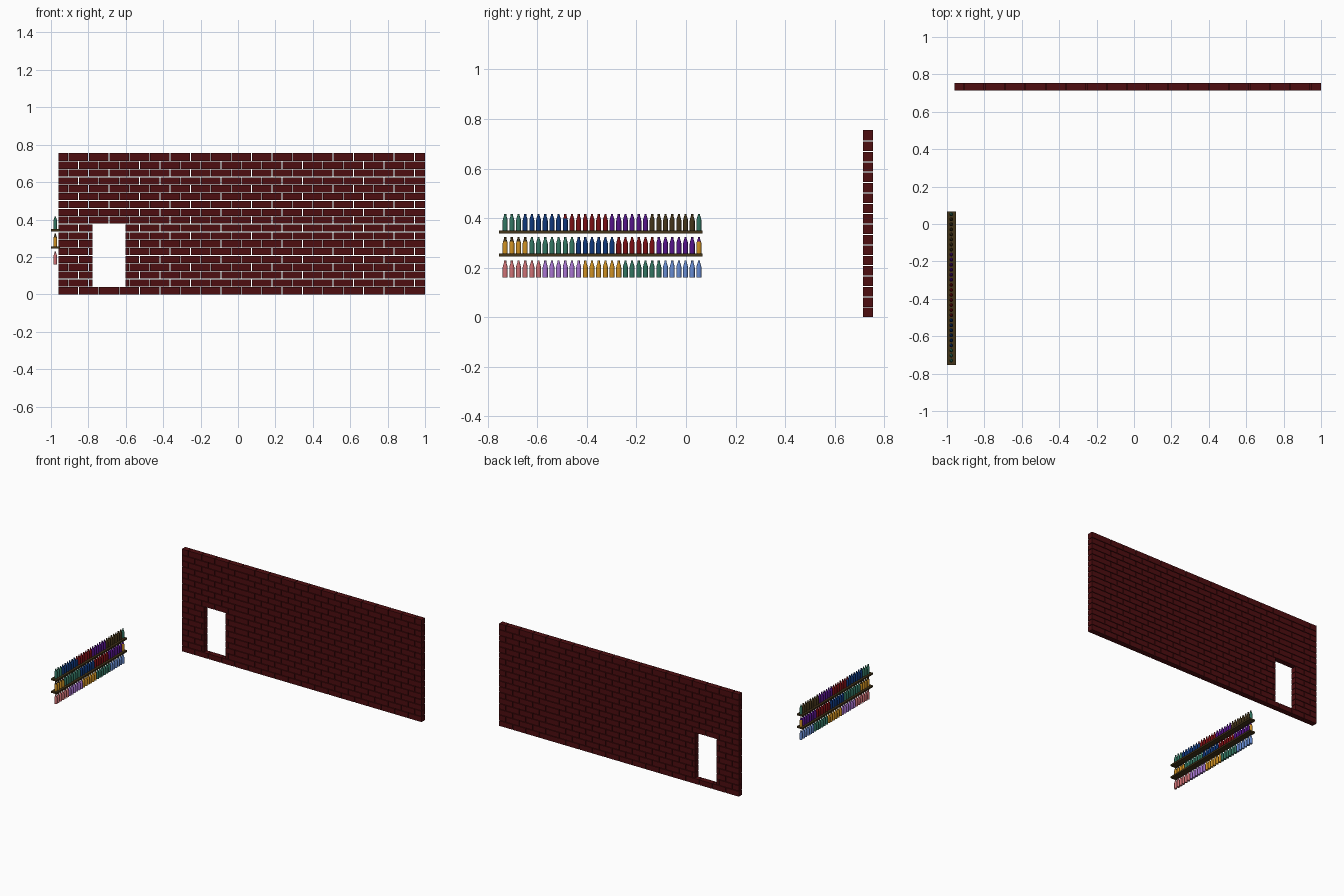
import bpy, bmesh, math
from mathutils import Matrix, Vector

if "Cube" in bpy.data.objects:
    bpy.data.objects.remove(bpy.data.objects["Cube"])


def material(name, rgb):
    m = bpy.data.materials.new(name)
    m.diffuse_color = (*rgb, 1)
    m.use_nodes = True
    m.node_tree.nodes["Principled BSDF"].inputs["Base Color"].default_value = m.diffuse_color
    return m


MATS = {n: material(n, c) for n, c in {
    "brick red": (0.075, 0.004, 0.005),
    "dark brown": (0.055, 0.033, 0.009),
    "pink": (0.60, 0.16, 0.17),
    "lilac": (0.38, 0.17, 0.62),
    "amber": (0.60, 0.27, 0.015),
    "teal": (0.03, 0.17, 0.115),
    "light blue": (0.13, 0.25, 0.62),
    "dark blue": (0.004, 0.036, 0.19),
    "dark red": (0.19, 0.004, 0.006),
    "purple": (0.085, 0.006, 0.24)}.items()}
NAMES = list(MATS)


def add_box(bm, lo, hi):
    lo, hi = Vector(lo), Vector(hi)
    bmesh.ops.create_cube(bm, size=1, matrix=Matrix.Translation((lo + hi) / 2)
                          @ Matrix.Diagonal((*(hi - lo), 1)))


def finish(bm, name, mats):
    bmesh.ops.recalc_face_normals(bm, faces=bm.faces[:])
    me = bpy.data.meshes.new(name)
    bm.to_mesh(me)
    bm.free()
    for m in mats:
        me.materials.append(MATS[m])
    ob = bpy.data.objects.new(name, me)
    bpy.context.collection.objects.link(ob)
    return ob


# Brick wall: separate bricks in running bond, clipped around the doorway
X0, X1, Y0, Y1, H = -0.96, 1.0, 0.715, 0.755, 0.755
ROWS, COLS, GAP = 18, 18, 0.004
DOOR = (-0.777, -0.602)
rh, bl = H / ROWS, (X1 - X0) / COLS
bm = bmesh.new()
for r in range(ROWS):
    shift = bl / 2 if r % 2 else 0
    z0 = r * rh
    z1 = z0 + rh - (GAP if r < ROWS - 1 else 0)
    for c in range(-1, COLS + 1):
        a = max(X0, X0 + shift + c * bl)
        b = min(X1, X0 + shift + (c + 1) * bl - GAP)
        if b >= X1 - GAP * 1.5:
            b = X1
        spans = [(a, b)]
        if 1 <= r <= 8:
            spans = [(a, min(b, DOOR[0])), (max(a, DOOR[1]), b)]
        for s, e in spans:
            if e - s > 0.003:
                add_box(bm, (s, Y0, z0), (e, Y1, z1))
finish(bm, "brick_wall", ["brick red"])

# Two shelf boards
for name, z in (("lower_shelf", 0.244), ("upper_shelf", 0.337)):
    bm = bmesh.new()
    add_box(bm, (-1.0, -0.755, z), (-0.953, 0.067, z + 0.012))
    finish(bm, name, ["dark brown"])

# Bottles: lathed profile (radius, height), 30 to a row
PROFILE = [(0.0102, 0), (0.0102, 0.041), (0.0085, 0.049), (0.0055, 0.058),
           (0.0045, 0.061), (0.0045, 0.068)]
SIDES = 12


def bottle(bm, y, z, body, tip):
    rings = [[bm.verts.new((-0.977 + r * math.cos(2 * math.pi * k / SIDES),
                            y + r * math.sin(2 * math.pi * k / SIDES), z + h))
              for k in range(SIDES)] for r, h in PROFILE]
    bm.faces.new(rings[0]).material_index = NAMES.index(body)
    bm.faces.new(rings[-1]).material_index = NAMES.index(tip)
    for i in range(len(rings) - 1):
        lo, hi = rings[i], rings[i + 1]
        for k in range(SIDES):
            j = (k + 1) % SIDES
            f = bm.faces.new((lo[k], lo[j], hi[j], hi[k]))
            f.material_index = NAMES.index(tip if i >= 2 else body)
            f.smooth = True


# Each row: (count, body colour, tip colour) from front to back
SHELVES = {
    "bottom_bottles": (0.160, [(6, "pink", "pink"), (6, "lilac", "lilac"),
                               (6, "amber", "amber"), (6, "teal", "teal"),
                               (6, "light blue", "light blue")]),
    "middle_bottles": (0.256, [(4, "amber", "dark brown"), (7, "teal", "teal"),
                               (6, "dark blue", "dark blue"),
                               (6, "dark red", "dark red"),
                               (6, "purple", "purple"), (1, "amber", "purple")]),
    "top_bottles": (0.349, [(3, "teal", "teal"), (6, "dark blue", "dark blue"),
                            (1, "dark blue", "dark red"),
                            (6, "dark red", "dark red"),
                            (6, "purple", "purple"),
                            (7, "dark brown", "dark brown"),
                            (1, "teal", "teal")])}
for name, (z, groups) in SHELVES.items():
    bm = bmesh.new()
    n = 0
    for count, body, tip in groups:
        for _ in range(count):
            bottle(bm, -0.730 + n * 0.02697, z, body, tip)
            n += 1
    ob = finish(bm, name, NAMES)
    bpy.context.view_layer.objects.active = ob
    ob.select_set(True)
    bpy.ops.object.shade_smooth_by_angle(angle=math.radians(40))
    ob.select_set(False)
